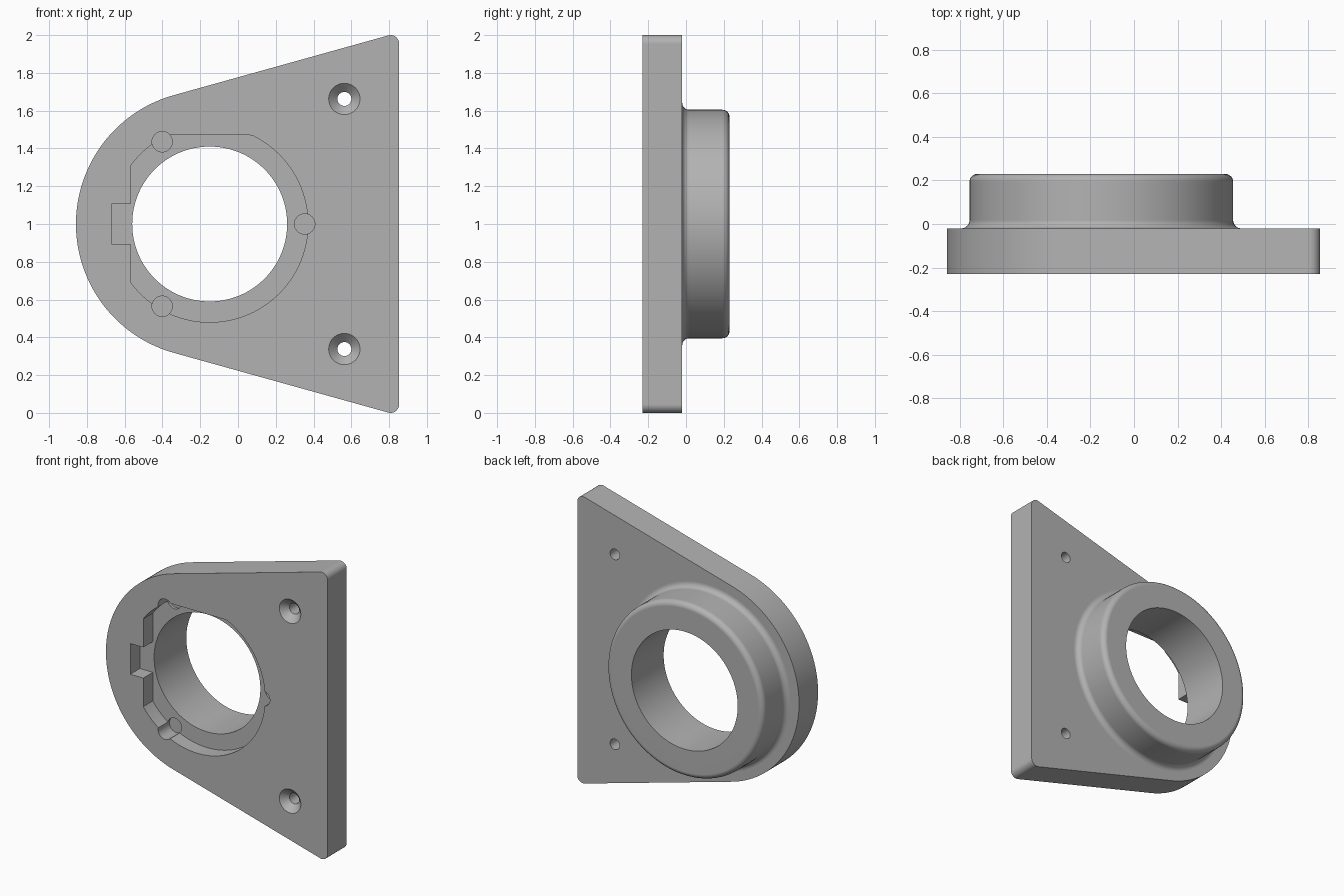
import bpy
import bmesh
from math import sin, cos, pi, radians

cube = bpy.data.objects.get("Cube")
if cube:
    bpy.data.objects.remove(cube, do_unlink=True)

CX, CZ = -0.15, 1.0                      # axis of the bore
FRONT, PLATE_BACK, BOSS_BACK = -0.23, -0.02, 0.23
POCKET_FLOOR = FRONT + 0.105

grey = bpy.data.materials.new("plain_grey")
grey.use_nodes = True
colour = (0.45, 0.45, 0.45, 1)
grey.diffuse_color = colour
grey.node_tree.nodes["Principled BSDF"].inputs["Base Color"].default_value = colour


def arc(cx, cy, r, start, end, n):
    """Points on an arc, angles in degrees, both ends included."""
    angles = [radians(start + (end - start) * i / n) for i in range(n + 1)]
    return [(cx + r * cos(a), cy + r * sin(a)) for a in angles]


def finish(name, bm):
    bmesh.ops.recalc_face_normals(bm, faces=bm.faces)
    mesh = bpy.data.meshes.new(name)
    bm.to_mesh(mesh)
    bm.free()
    mesh.materials.append(grey)
    ob = bpy.data.objects.new(name, mesh)
    bpy.context.collection.objects.link(ob)
    return ob


def extrude(name, outline, y0, y1):
    """Prism along y from an outline in x and z."""
    bm = bmesh.new()
    face = bm.faces.new([bm.verts.new((x, y0, z)) for x, z in outline])
    out = bmesh.ops.extrude_face_region(bm, geom=[face])["geom"]
    verts = [v for v in out if isinstance(v, bmesh.types.BMVert)]
    bmesh.ops.translate(bm, verts=verts, vec=(0, y1 - y0, 0))
    return finish(name, bm)


def lathe(name, profile, cx, cz, n=128):
    """Solid of revolution about y from (radius, y) points, with end caps."""
    bm = bmesh.new()
    rings = [[bm.verts.new((cx + r * cos(2 * pi * i / n), y, cz + r * sin(2 * pi * i / n)))
              for i in range(n)] for r, y in profile]
    for a, b in zip(rings, rings[1:]):
        for i in range(n):
            j = (i + 1) % n
            bm.faces.new((a[i], a[j], b[j], b[i]))
    bm.faces.new(rings[0])
    bm.faces.new(rings[-1])
    return finish(name, bm)


def combine(body, tool, operation):
    """Apply a boolean and discard the helper."""
    tool.hide_render = True
    mod = body.modifiers.new(tool.name, "BOOLEAN")
    mod.operation, mod.object, mod.solver = operation, tool, "EXACT"
    bpy.ops.object.modifier_apply(modifier=mod.name)
    bpy.data.objects.remove(tool, do_unlink=True)


# Plate: large round end, tapered sides, two rounded corners
TAPER = 15.5
outline = (arc(0.808, 1.955, 0.045, 0, 90 + TAPER, 12)
           + arc(CX, CZ, 0.708, 90 + TAPER, 270 - TAPER, 72)
           + arc(0.808, 0.045, 0.045, 270 - TAPER, 360, 12))
body = extrude("bearing_flange", outline, FRONT, PLATE_BACK)
bpy.context.view_layer.objects.active = body
body.select_set(True)

# Boss: filleted foot and rounded rim
R, FILLET = 0.605, 0.037
profile = ([(R + FILLET, POCKET_FLOOR + 0.04)]
           + arc(R + FILLET, PLATE_BACK + FILLET, FILLET, 270, 180, 8)
           + arc(R - FILLET, BOSS_BACK - FILLET, FILLET, 0, 90, 8))
combine(body, lathe("boss", profile, CX, CZ), "UNION")

# Through bore
combine(body, lathe("bore", [(0.41, -0.5), (0.41, 0.5)], CX, CZ), "DIFFERENCE")

# Front pocket: circle with a flat at the top and one at the side, plus a key slot
pocket = [(max(x, CX - 0.42), min(z, CZ + 0.47)) for x, z in arc(CX, CZ, 0.52, 0, 360, 180)[:-1]]
combine(body, extrude("pocket", pocket, FRONT - 0.1, POCKET_FLOOR), "DIFFERENCE")
slot = [(-0.67, 0.893), (-0.5, 0.893), (-0.5, 1.107), (-0.67, 1.107)]
combine(body, extrude("key_slot", slot, FRONT - 0.1, POCKET_FLOOR), "DIFFERENCE")

# Three round reliefs on the pocket edge
for cx, cz in arc(CX, CZ, 0.503, 0, 240, 2):
    relief = lathe("relief", [(0.054, FRONT - 0.1), (0.054, POCKET_FLOOR - 0.0 + 0.02)], cx, cz, 32)
    combine(body, relief, "DIFFERENCE")

# Two countersunk screw holes
for side in (-1, 1):
    screw = [(0.093, FRONT - 0.01), (0.037, FRONT + 0.046), (0.037, 0.1)]
    combine(body, lathe("screw_hole", screw, 0.563, CZ + side * 0.662, 48), "DIFFERENCE")

bpy.ops.object.shade_smooth_by_angle(angle=radians(30))
weighted = body.modifiers.new("flat_face_normals", "WEIGHTED_NORMAL")
weighted.keep_sharp = True
